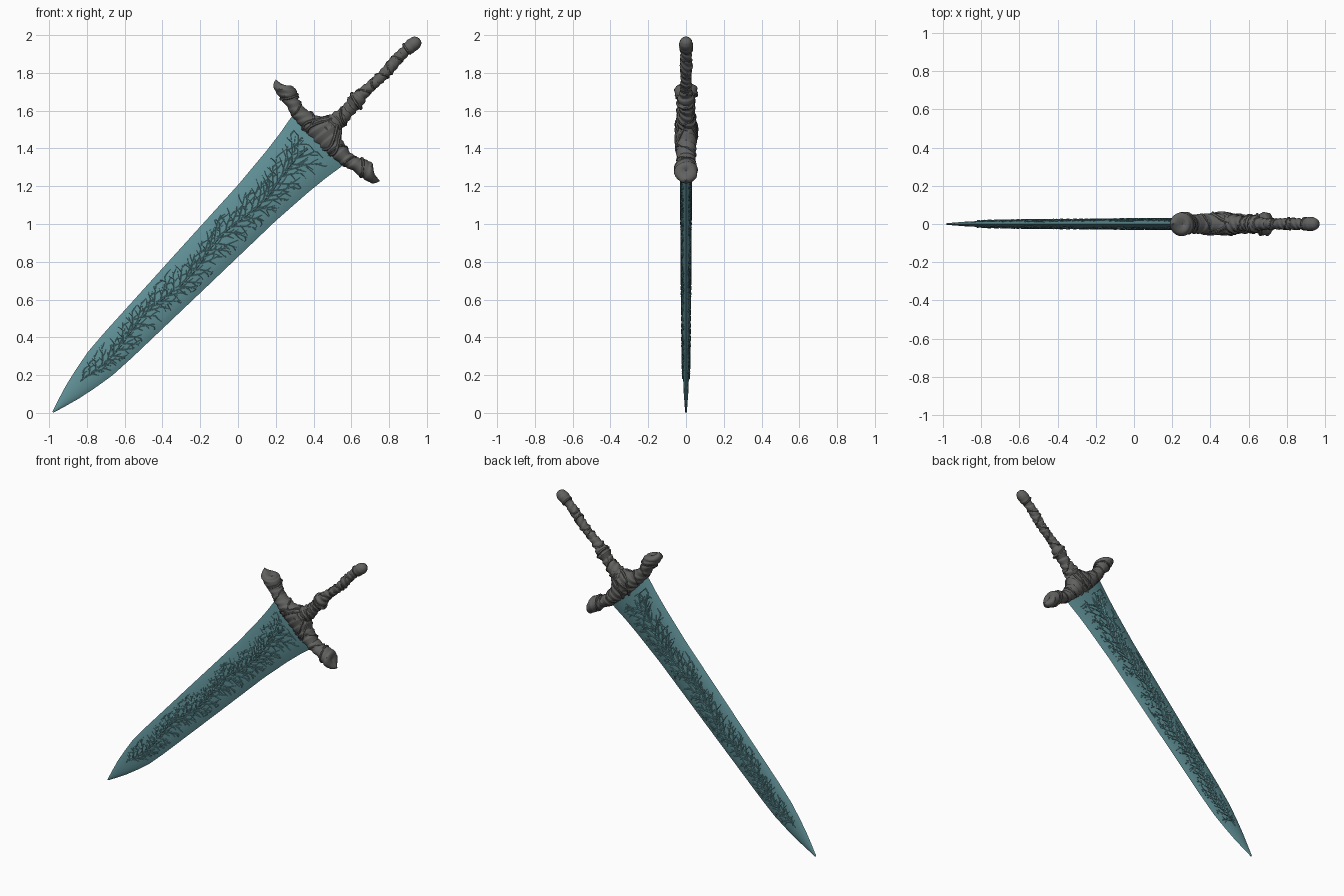
import bpy, bmesh, math, random
from mathutils import Vector

if "Cube" in bpy.data.objects:
    bpy.data.objects.remove(bpy.data.objects["Cube"])

random.seed(7)
TAU = 2 * math.pi


def material(name, rgb):
    m = bpy.data.materials.new(name)
    m.diffuse_color = (*rgb, 1)
    m.use_nodes = True
    m.node_tree.nodes["Principled BSDF"].inputs["Base Color"].default_value = m.diffuse_color
    return m


TEAL = material("teal_steel", (0.115, 0.28, 0.305))
GREY = material("dark_grey_wrap", (0.12, 0.12, 0.117))


# Sword space: u runs from tip to pommel, v across the blade, y is thickness
def P(u, v, y):
    return Vector((-0.98 + 0.698 * u - 0.716 * v, y, 0.004 + 0.716 * u + 0.698 * v))


def interp(table, x):
    if x <= table[0][0]:
        return table[0][1]
    for (a, p), (b, q) in zip(table, table[1:]):
        if x <= b:
            return p + (q - p) * (x - a) / (b - a)
    return table[-1][1]


def loft(bm, rings):
    loops = [[bm.verts.new(p) for p in r] for r in rings]
    n = len(loops[0])
    for a, b in zip(loops, loops[1:]):
        for i in range(n):
            j = (i + 1) % n
            bm.faces.new((a[i], a[j], b[j], b[i]))
    bm.faces.new(loops[0][::-1])
    bm.faces.new(loops[-1])


def tube(bm, pts, radii, sides=6):
    rings = []
    for i, p in enumerate(pts):
        d = (pts[min(i + 1, len(pts) - 1)] - pts[max(i - 1, 0)]).normalized()
        a = d.cross(Vector((0, 1, 0)))
        if a.length < 0.1:
            a = d.cross(Vector((1, 0, 0)))
        a.normalize()
        b = d.cross(a)
        rings.append([p + radii[i] * (a * math.cos(TAU * k / sides) + b * math.sin(TAU * k / sides))
                      for k in range(sides)])
    loft(bm, rings)


def finish(bm, name, mat, angle=40):
    bmesh.ops.recalc_face_normals(bm, faces=bm.faces)
    me = bpy.data.meshes.new(name)
    bm.to_mesh(me)
    bm.free()
    me.materials.append(mat)
    ob = bpy.data.objects.new(name, me)
    bpy.context.collection.objects.link(ob)
    bpy.context.view_layer.objects.active = ob
    ob.select_set(True)
    bpy.ops.object.shade_smooth_by_angle(angle=math.radians(angle))
    ob.select_set(False)
    return ob


# Blade: lens section swept from tip to guard
WIDTH = [(0, .004), (.06, .023), (.15, .049), (.25, .071), (.36, .09), (.5, .099),
         (1.05, .12), (1.55, .138), (1.78, .156), (1.9, .17), (2.0, .187), (2.06, .187)]
THICK = [(0, .004), (.15, .012), (.4, .017), (1.0, .021), (2.06, .027)]


def blade_y(u, v):
    s = min(1, abs(v) / interp(WIDTH, u))
    return interp(THICK, u) * (1 - s * s) ** 0.8 + 0.0005


bm = bmesh.new()
N = 10
rings = []
for k in range(70):
    u = 2.04 * k / 69
    w = interp(WIDTH, u)
    vs = [w * (2 * i / N - 1) for i in range(N + 1)]
    rings.append([P(u, v, -blade_y(u, v)) for v in vs] +
                 [P(u, v, blade_y(u, v)) for v in reversed(vs[1:-1])])
loft(bm, rings)
finish(bm, "blade", TEAL, 50)


# Raised branching relief on both faces of the blade
def twig(bm, side, u, v, ang, length, r, depth):
    pts, radii = [], []
    steps = 5
    bend = random.uniform(-.12, .12)
    for i in range(steps + 1):
        lim = interp(WIDTH, u) * 0.72
        v = max(-lim, min(lim, v))
        pts.append(P(u, v, side * (blade_y(u, v) + r * .25)))
        radii.append(r * (1 - .8 * (i / steps) ** 1.3))
        if depth and 0 < i < steps:
            sg = 1 if i % 2 else -1
            twig(bm, side, u, v, ang + sg * random.uniform(.5, .95),
                 length * random.uniform(.3, .5), r * .8, depth - 1)
        u = min(u + math.cos(ang) * length / steps, 1.96)
        v += math.sin(ang) * length / steps
        ang += bend
    tube(bm, pts, radii, 5)


for side, name in ((-1, "front_branch_relief"), (1, "back_branch_relief")):
    bm = bmesh.new()
    us = [.22 + 1.72 * i / 80 for i in range(81)]
    vs = [.016 * math.sin(u * 11) for u in us]
    tube(bm, [P(u, v, side * blade_y(u, v)) for u, v in zip(us, vs)],
         [.003 + .0025 * min(1, i / 20) for i in range(81)], 6)
    u, sg = .24, 1
    while u < 1.88:
        w = interp(WIDTH, u)
        twig(bm, side, u, .016 * math.sin(u * 11), sg * random.uniform(.45, .9),
             w * random.uniform(.85, 1.15), .0062, 1)
        u += .021
        sg = -sg
    finish(bm, name, TEAL, 50)

# Crossguard: bowed bar with knobbed ends, wrapped in tilted bands
FRONT = [(0, 1.985), (.1, 1.995), (.19, 2.006), (.25, 2.026), (.30, 2.036), (.36, 2.05)]
BACK = [(0, 2.175), (.04, 2.145), (.09, 2.1), (.17, 2.082), (.25, 2.1), (.29, 2.118), (.36, 2.132)]
DEEP = [(0, .058), (.1, .053), (.2, .047), (.265, .05), (.28, .06), (.36, .062)]


def band(x):
    f = x % 1
    return f / .8 if f < .8 else (1 - f) / .2


def guard_pt(v, a, grow=0.0):
    m = abs(v)
    f, b = interp(FRONT, m), interp(BACK, m)
    e = max(0, (m - .315) / .035)
    cap = math.sqrt(max(.01, 1 - min(1, e) ** 2))
    tilt = math.cos(a) * .35 + math.sin(a + v * 9) * .3
    r = (1 + .11 * (band(v * 24 + tilt) - .5)) * cap
    hw = (b - f) / 2 * r + grow
    # back edge swings slightly outward so that the arm ends lean like the bow
    return P((f + b) / 2 + hw * math.cos(a), v - .1 * v * math.cos(a) * (m > .25),
             (interp(DEEP, m) * r + grow) * math.sin(a))


bm = bmesh.new()
S = 28
loft(bm, [[guard_pt(-.35 + .7 * k / 150, TAU * i / S) for i in range(S)] for k in range(151)])
finish(bm, "crossguard", GREY)

# Loose straps wound around the guard
bm = bmesh.new()
for v0, tilt, r in ((-.06, .05, .008), (.06, -.05, .008), (.0, .07, .009), (.02, -.06, .007),
                    (.11, .03, .006), (-.12, -.03, .006), (.27, .008, .007), (-.265, .01, .008),
                    (.2, .015, .005), (-.2, -.015, .005)):
    pts = [guard_pt(v0 + tilt * math.sin(TAU * i / 40 + .5), TAU * i / 40, -.001) for i in range(41)]
    tube(bm, pts, [r] * 41, 6)
finish(bm, "guard_straps", GREY)

# Grip: irregular wrapped shaft with a collar and rounded pommel
GRIP = [(2.08, .055), (2.16, .048), (2.22, .036), (2.26, .037), (2.29, .045), (2.315, .044),
        (2.34, .034), (2.4, .028), (2.5, .028), (2.56, .031), (2.64, .029), (2.675, .027),
        (2.69, .034), (2.72, .037), (2.745, .034), (2.76, .026), (2.768, .014), (2.77, .003)]


def grip_pt(u, a, grow=0.0):
    tilt = .4 * math.cos(a + 1) * math.sin(u * 14) + .25 * math.sin(a)
    amp = .2 if u < 2.68 else .06
    r = interp(GRIP, u) * (1 + amp * (band(u * 27 + tilt) - .5)) + grow
    sway = .004 * math.sin(u * 22) - .012 * max(0, u - 2.3)
    return P(u, sway + r * math.cos(a), r * math.sin(a))


bm = bmesh.new()
S = 24
us = [2.08 + .67 * k / 150 for k in range(150)] + [2.752, 2.76, 2.765, 2.768, 2.77]
loft(bm, [[grip_pt(u, TAU * i / S) for i in range(S)] for u in us])
finish(bm, "grip_and_pommel", GREY)

# Cords wound around the grip
bm = bmesh.new()
for u0, tilt, r in ((2.2, .03, .007), (2.3, .012, .008), (2.36, -.025, .006), (2.43, .02, .006),
                    (2.49, -.022, .006), (2.55, .02, .006), (2.61, -.015, .006), (2.685, .006, .007)):
    pts = [grip_pt(u0 + tilt * math.sin(TAU * i / 32 + 1), TAU * i / 32, -.002) for i in range(33)]
    tube(bm, pts, [r] * 33, 6)
finish(bm, "grip_cords", GREY)
